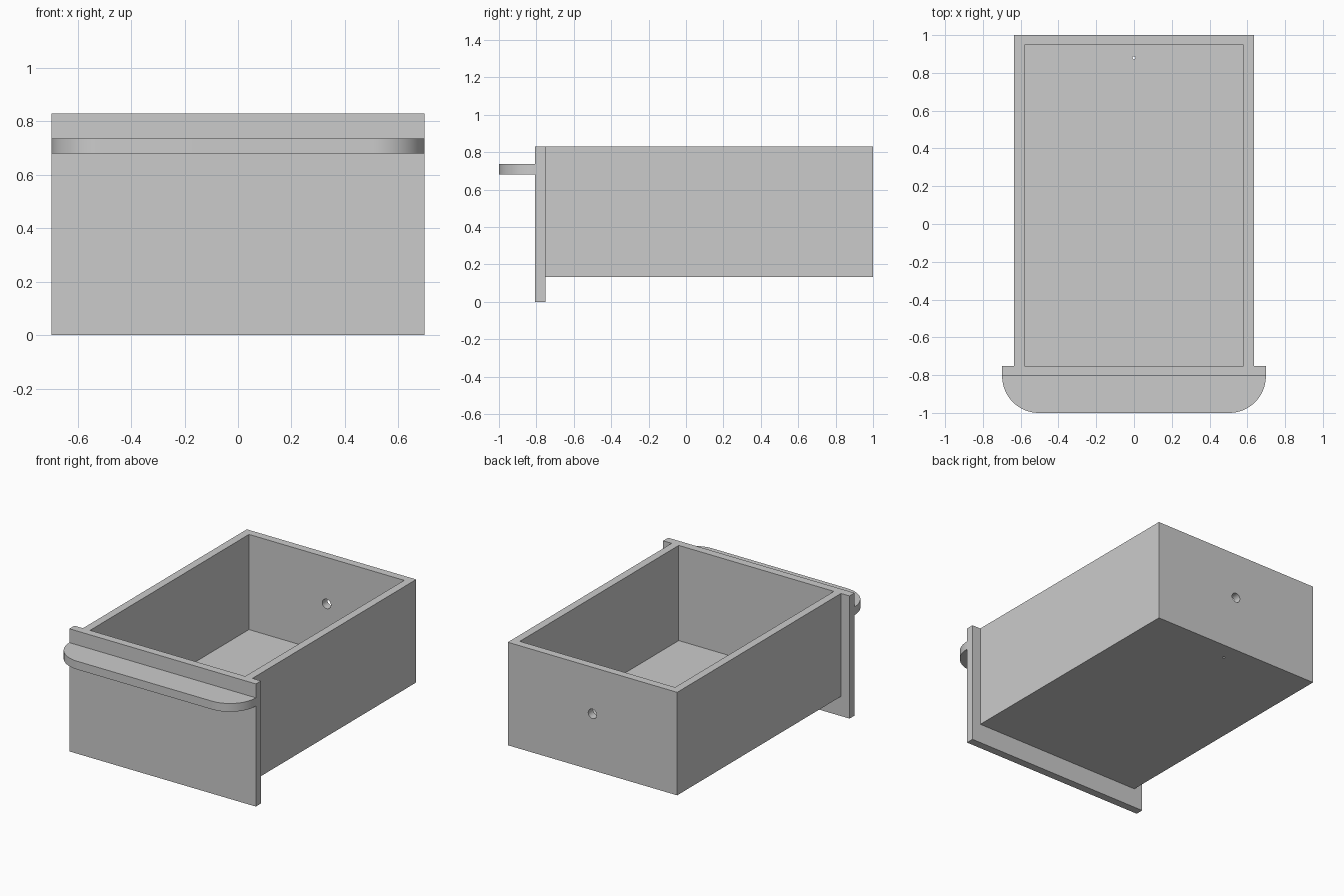
import bpy
import bmesh
import math
from mathutils import Matrix, Vector

old = bpy.data.objects.get("Cube")
if old:
    bpy.data.objects.remove(old, do_unlink=True)

grey = bpy.data.materials.new("plain_grey")
grey.use_nodes = True
colour = (0.6, 0.6, 0.6, 1)
grey.diffuse_color = colour
grey.node_tree.nodes["Principled BSDF"].inputs["Base Color"].default_value = colour

# Key dimensions
TOP = 0.83
BACK = 1.0
WALL = 0.053
PANEL_BACK, PANEL_FRONT = -0.752, -0.806
TRAY_HALF, PANEL_HALF = 0.634, 0.698
TRAY_BOTTOM = 0.133
FLOOR = TRAY_BOTTOM + WALL


def finish(name, bm):
    bmesh.ops.recalc_face_normals(bm, faces=bm.faces)
    mesh = bpy.data.meshes.new(name)
    bm.to_mesh(mesh)
    bm.free()
    mesh.materials.append(grey)
    obj = bpy.data.objects.new(name, mesh)
    bpy.context.collection.objects.link(obj)
    return obj


def box(name, low, high):
    low, high = Vector(low), Vector(high)
    bm = bmesh.new()
    bmesh.ops.create_cube(bm, size=1, matrix=Matrix.Translation((low + high) / 2)
                          @ Matrix.Diagonal((high - low).to_4d()))
    return finish(name, bm)


def rod(name, centre, radius, length, tilt=0):
    bm = bmesh.new()
    bmesh.ops.create_cone(bm, cap_ends=True, segments=32, radius1=radius, radius2=radius,
                          depth=length, matrix=Matrix.Translation(centre)
                          @ Matrix.Rotation(tilt, 4, "X"))
    return finish(name, bm)


def smooth(obj):
    bpy.ops.object.select_all(action="DESELECT")
    obj.select_set(True)
    bpy.context.view_layer.objects.active = obj
    bpy.ops.object.shade_smooth_by_angle(angle=math.radians(30))


def cut(obj, cutter):
    cutter.hide_render = True
    mod = obj.modifiers.new(cutter.name, "BOOLEAN")
    mod.operation = "DIFFERENCE"
    mod.solver = "EXACT"
    mod.object = cutter
    bpy.context.view_layer.objects.active = obj
    bpy.ops.object.modifier_apply(modifier=mod.name)
    bpy.data.objects.remove(cutter, do_unlink=True)


# Tray: two sides, back and floor, with the front closed by the panel
tray = box("tray", (-TRAY_HALF, PANEL_BACK, TRAY_BOTTOM), (TRAY_HALF, BACK, TOP))
inner = TRAY_HALF - WALL
cut(tray, box("cavity_cutter", (-inner, PANEL_BACK - 0.1, FLOOR), (inner, BACK - WALL, TOP + 0.1)))

# Round hole in the back wall and pinhole in the floor
cut(tray, rod("back_hole_cutter", (0, BACK, 0.515), 0.032, 0.3, math.pi / 2))
cut(tray, rod("floor_hole_cutter", (0, 0.88, TRAY_BOTTOM), 0.008, 0.3))
smooth(tray)

# Front panel, wider and deeper than the tray
box("front_panel", (-PANEL_HALF, PANEL_FRONT, 0), (PANEL_HALF, PANEL_BACK, TOP))

# Handle shelf with two rounded front corners
radius = PANEL_FRONT + 1
quarter = [(PANEL_HALF - radius + radius * math.cos(a), PANEL_FRONT - radius * math.sin(a))
           for a in (math.pi / 2 * i / 24 for i in range(25))]
outline = quarter + [(-x, y) for x, y in reversed(quarter)]
bm = bmesh.new()
face = bm.faces.new([bm.verts.new((x, y, 0.68)) for x, y in outline])
extruded = bmesh.ops.extrude_face_region(bm, geom=[face])["geom"]
bmesh.ops.translate(bm, vec=(0, 0, 0.056),
                    verts=[v for v in extruded if isinstance(v, bmesh.types.BMVert)])
smooth(finish("handle", bm))
